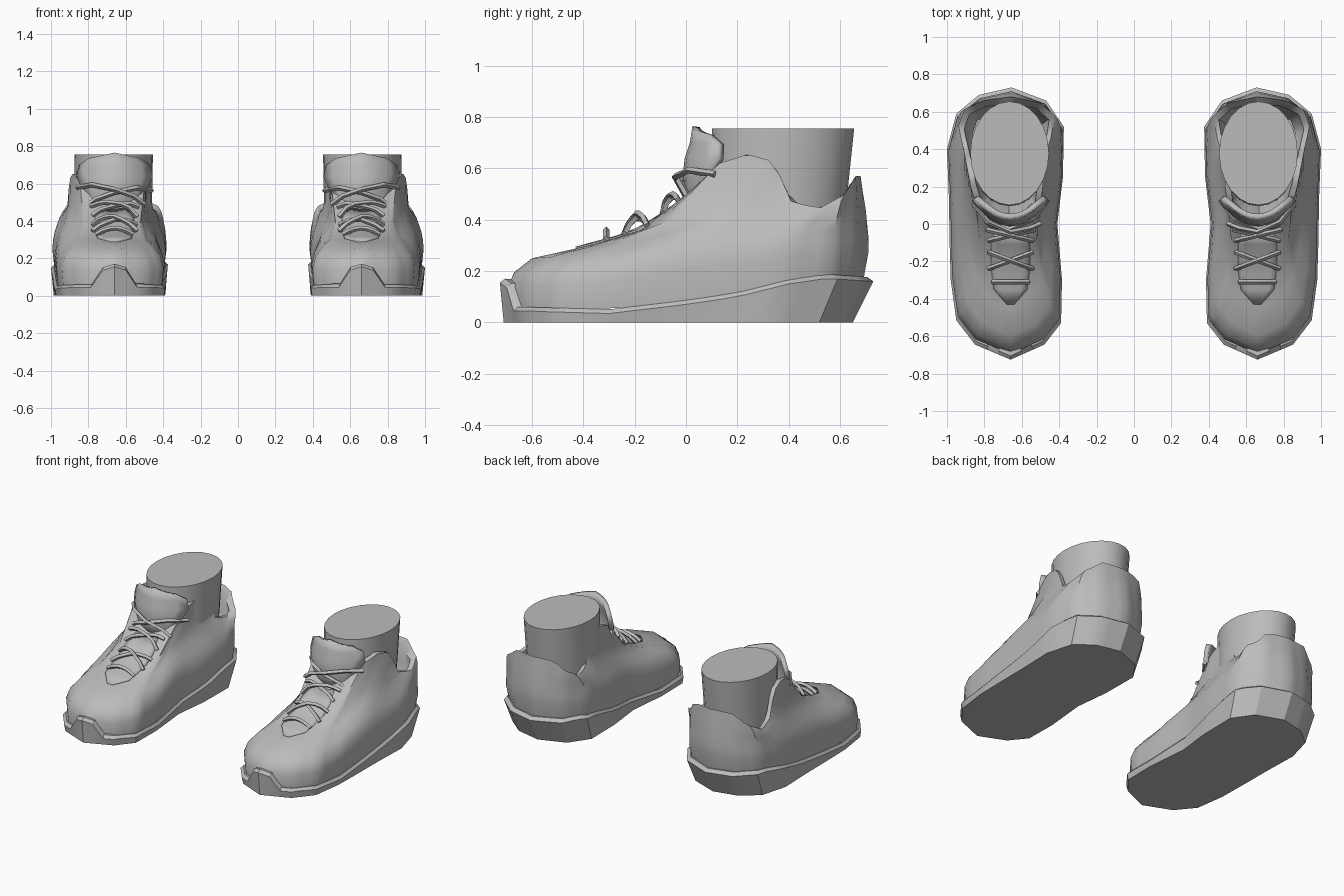
import bpy
import math
from mathutils import Vector
from mathutils.bvhtree import BVHTree

cube = bpy.data.objects.get("Cube")
if cube:
    bpy.data.objects.remove(cube, do_unlink=True)

grey = bpy.data.materials.new("plain grey")
grey.use_nodes = True
grey.diffuse_color = (0.5, 0.5, 0.5, 1)
grey.node_tree.nodes["Principled BSDF"].inputs["Base Color"].default_value = (0.5, 0.5, 0.5, 1)

CX = 0.675      # middle of the shoe, scaled about this line
TOE_X = 0.66    # line of the toe tip and the laces


def interp(table, t):
    """Piecewise linear lookup in a list of (key, value)."""
    if t <= table[0][0]:
        return table[0][1]
    for (a, u), (b, v) in zip(table, table[1:]):
        if t <= b:
            return u + (v - u) * (t - a) / (b - a)
    return table[-1][1]


def finish(obj, angle=35, thickness=0):
    """Material, thickness, mirrored partner and smooth shading."""
    obj.data.materials.append(grey)
    if thickness:
        solid = obj.modifiers.new("thickness", 'SOLIDIFY')
        solid.thickness = thickness
        solid.offset = -1
    mirror = obj.modifiers.new("other shoe", 'MIRROR')
    mirror.use_mirror_merge = False
    bpy.ops.object.select_all(action='DESELECT')
    obj.select_set(True)
    bpy.context.view_layer.objects.active = obj
    bpy.ops.object.shade_smooth_by_angle(angle=math.radians(angle))
    return obj


def mesh_object(name, verts, faces):
    mesh = bpy.data.meshes.new(name)
    mesh.from_pydata(verts, [], faces)
    obj = bpy.data.objects.new(name, mesh)
    bpy.context.collection.objects.link(obj)
    return obj


def loft(name, rings, bottom=False, top=False):
    """Skin closed rings of equal length, listed from low to high."""
    n = len(rings[0])
    verts = [p for ring in rings for p in ring]
    faces = [(k * n + i, k * n + (i + 1) % n, (k + 1) * n + (i + 1) % n, (k + 1) * n + i)
             for k in range(len(rings) - 1) for i in range(n)]
    if bottom:
        faces.append(tuple(reversed(range(n))))
    if top:
        faces.append(tuple(range(len(verts) - n, len(verts))))
    return mesh_object(name, verts, faces)


def grid(name, rows):
    """Skin an open sheet from rows of points."""
    n = len(rows[0])
    faces = [(r * n + i, r * n + i + 1, r * n + n + i + 1, r * n + n + i)
             for r in range(len(rows) - 1) for i in range(n - 1)]
    return mesh_object(name, [p for row in rows for p in row], faces)


# Plan outline of the shoe, starting at the toe, with each edge cut in three
corners = [(.66, -.725), (.85, -.645), (.95, -.515), (.98, -.3), (.985, -.13), (.99, .15),
           (1, .4), (.95, .59), (.83, .69), (.655, .73), (.47, .66), (.375, .52),
           (.38, .25), (.41, 0), (.385, -.3), (.39, -.53), (.48, -.645)]
outline = []
for a, b in zip(corners, corners[1:] + corners[:1]):
    for k in range(3):
        outline.append(Vector(a).lerp(Vector(b), k / 3))


def plan_ring(front, back, wide_front, wide_back, height):
    """Outline refitted between front and back; height(x, y, t) gives z."""
    ring = []
    for p in outline:
        t = (p.y + .725) / 1.455
        s = t * t * (3 - 2 * t)
        x = CX + (p.x - CX) * (wide_front + (wide_back - wide_front) * s)
        y = front + (back - front) * t
        ring.append((x, y, height(x, y, t)))
    return ring


def sole_top(x, y, t):
    z = interp([(-.66, .045), (-.3, .035), (0, .07), (.2, .1), (.4, .15), (.55, .172), (.72, .16)], y)
    if y < -.6:     # raised toe bumper
        z = max(z, interp([(0, .155), (.065, .135), (.115, .045)], abs(x - TOE_X)))
    return z


# Sole, flaring at the heel, with a sloped lip
sole = loft("sole", [
    plan_ring(-.71, .65, .98, .95, lambda x, y, t: 0),
    plan_ring(-.725, .73, 1, 1, sole_top),
    plan_ring(-.705, .705, .955, .955, lambda x, y, t: sole_top(x, y, t) + .016),
    plan_ring(-.65, .66, .88, .88, lambda x, y, t: sole_top(x, y, t) + .01),
], bottom=True)
finish(sole, 30)


# Upper: nested rings climbing from the sole to the collar
def heights(*values):
    table = [(i / (len(values) - 1), v) for i, v in enumerate(values)]
    return lambda x, y, t: interp(table, t)


collar_line = [(0, .47), (.06, .55), (.13, .62), (.24, .655), (.33, .63), (.38, .55),
               (.41, .47), (.52, .445), (.62, .5), (.66, .57)]


def collar(drop):
    return lambda x, y, t: interp(collar_line, y) - drop


upper = loft("upper", [
    plan_ring(-.69, .69, .94, .94, lambda x, y, t: interp([(-.6, .04), (0, .07), (.5, .16)], y)),
    plan_ring(-.695, .71, .97, .98, heights(.135, .16, .21, .25, .27)),
    plan_ring(-.67, .71, .91, .97, heights(.195, .22, .28, .3, .34)),
    plan_ring(-.6, .705, .78, .96, heights(.25, .27, .34, .34, .39)),
    plan_ring(-.45, .7, .62, .94, heights(.283, .32, .4, .375, .44)),
    plan_ring(-.22, .69, .52, .91, heights(.345, .42, .5, .41, .5)),
    plan_ring(0, .68, .6, .84, collar(0)),
    plan_ring(.03, .645, .5, .75, collar(0)),
    plan_ring(.04, .645, .48, .73, collar(.1)),
    plan_ring(.1, .6, .4, .6, collar(.16)),
])
finish(upper, 40)
tree = BVHTree.FromPolygons([v.co for v in upper.data.vertices],
                            [tuple(p.vertices) for p in upper.data.polygons])


def on_upper(x, y, lift):
    hit = tree.ray_cast(Vector((x, y, 1)), Vector((0, 0, -1)))[0]
    return (x, y, (hit.z if hit else .4) + lift)


# Ankle filling the opening
def ellipse(cy, rx, ry, z, n=24):
    angles = [2 * math.pi * i / n for i in range(n)]
    return [(.665 + rx * math.cos(a), cy + ry * math.sin(a), z) for a in angles]


ankle = loft("ankle", [ellipse(.35, .2, .25, .28), ellipse(.36, .205, .265, .47),
                       ellipse(.378, .21, .277, .755)], bottom=True, top=True)
finish(ankle)

# Throat panel lying on the instep
panel_rows = []
for y, half in [(-.43, .02), (-.35, .09), (-.27, .1), (-.19, .105), (-.11, .105), (-.03, .08)]:
    panel_rows.append([on_upper(TOE_X + half * k / 3, y, .007) for k in range(-3, 4)])
finish(grid("throat_panel", panel_rows), 40, .012)

# Tongue wrapping the front of the ankle
tongue_rows = []
for z, y, half in [(.44, .01, .11), (.52, -.005, .15), (.58, -.012, .18), (.64, -.005, .205),
                   (.7, .015, .19), (.735, .025, .14)]:
    row = []
    for k in range(-4, 5):
        u = k / 4
        peak = .03 * (1 - abs(u)) if z > .73 else 0
        row.append((TOE_X + half * u, y + .125 * (half * u / .2) ** 2, z + peak))
    tongue_rows.append(row)
finish(grid("tongue", tongue_rows), 40, .03)

# Laces: bowed strands over the instep and a crossed pair round the tongue
strands = []


def strand(x0, y0, x1, y1, lift):
    points = []
    for i in range(7):
        t = i / 6
        bow = .01 + lift * 4 * t * (1 - t)
        points.append(on_upper(TOE_X + x0 + (x1 - x0) * t, y0 + (y1 - y0) * t, bow))
    strands.append(points)


strand(-.1, -.31, .1, -.31, .03)
for side in (-1, 1):
    gap = .008 * side
    strand(.12 * side, -.15, -.12 * side, -.24, .045 + gap)
    strand(.13 * side, -.03, -.12 * side, -.09, .04 + gap)
    wrap = [(.2, .12, .57), (.12, .018, .585), (0, -.035, .56), (-.1, -.015, .525), (-.16, .01, .48)]
    strands.append([(TOE_X + x * side, y - gap, z + gap) for x, y, z in wrap])

curve = bpy.data.curves.new("laces", 'CURVE')
curve.dimensions = '3D'
curve.bevel_depth = .013
curve.bevel_resolution = 0
curve.use_fill_caps = True
for points in strands:
    spline = curve.splines.new('POLY')
    spline.points.add(len(points) - 1)
    for target, p in zip(spline.points, points):
        target.co = (*p, 1)
laces = bpy.data.objects.new("laces", curve)
bpy.context.collection.objects.link(laces)
bpy.ops.object.select_all(action='DESELECT')
laces.select_set(True)
bpy.context.view_layer.objects.active = laces
bpy.ops.object.convert(target='MESH')
finish(bpy.context.view_layer.objects.active, 30)
